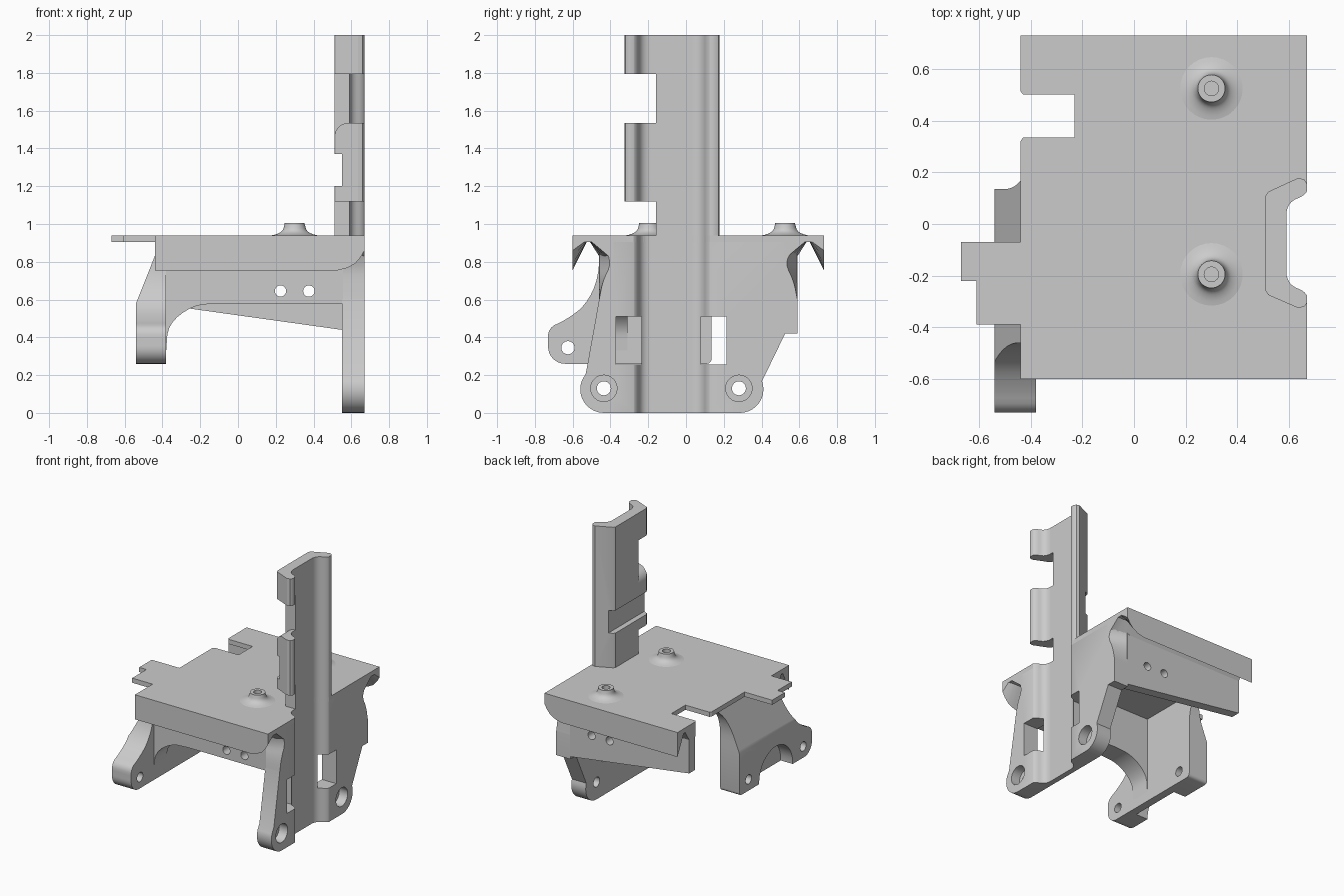
import bpy, bmesh, math
from mathutils import Vector

if "Cube" in bpy.data.objects:
    bpy.data.objects.remove(bpy.data.objects["Cube"], do_unlink=True)

grey = bpy.data.materials.new("plain grey")
grey.use_nodes = True
grey.diffuse_color = (0.6, 0.6, 0.6, 1)
grey.node_tree.nodes["Principled BSDF"].inputs["Base Color"].default_value = (0.6, 0.6, 0.6, 1)


def finish(name, bm):
    bmesh.ops.recalc_face_normals(bm, faces=bm.faces)
    mesh = bpy.data.meshes.new(name)
    bm.to_mesh(mesh)
    bm.free()
    mesh.materials.append(grey)
    ob = bpy.data.objects.new(name, mesh)
    bpy.context.collection.objects.link(ob)
    return ob


def activate(ob):
    bpy.ops.object.select_all(action='DESELECT')
    ob.select_set(True)
    bpy.context.view_layer.objects.active = ob


def smooth(ob):
    activate(ob)
    bpy.ops.object.shade_smooth_by_angle(angle=math.radians(32))


def place(axis, a, b, d):
    return {'x': (d, a, b), 'y': (a, d, b), 'z': (a, b, d)}[axis]


def prism(name, pts, axis, lo, hi):
    """Extrude a flat outline along one axis."""
    bm = bmesh.new()
    face = bm.faces.new([bm.verts.new(place(axis, a, b, lo)) for a, b in pts])
    out = bmesh.ops.extrude_face_region(bm, geom=[face])
    verts = [v for v in out['geom'] if isinstance(v, bmesh.types.BMVert)]
    bmesh.ops.translate(bm, verts=verts, vec=Vector(place(axis, 0, 0, hi - lo)))
    return finish(name, bm)


def arc(ca, cb, r, start, end, n=10):
    return [(ca + r * math.cos(math.radians(start + (end - start) * i / n)),
             cb + r * math.sin(math.radians(start + (end - start) * i / n))) for i in range(n + 1)]


def soft(pts, rounds=2):
    """Round an open run of points by cutting corners, keeping its ends."""
    for _ in range(rounds):
        new = [pts[0]]
        for (a, b), (c, d) in zip(pts, pts[1:]):
            new += [(a * .75 + c * .25, b * .75 + d * .25), (a * .25 + c * .75, b * .25 + d * .75)]
        pts = new + [pts[-1]]
    return pts


def rect(a0, b0, a1, b1):
    return [(a0, b0), (a1, b0), (a1, b1), (a0, b1)]


def cut(ob, pts, axis, lo, hi):
    cutter = prism("cutter", pts, axis, lo, hi)
    cutter.hide_render = True
    mod = ob.modifiers.new("cut", 'BOOLEAN')
    mod.operation, mod.solver, mod.object = 'DIFFERENCE', 'EXACT', cutter
    activate(ob)
    bpy.ops.object.modifier_apply(modifier=mod.name)
    bpy.data.objects.remove(cutter, do_unlink=True)


def hole(ob, a, b, r, axis, lo, hi):
    cut(ob, arc(a, b, r, 0, 345, 23), axis, lo, hi)


# Vertical channel that runs down the outer side of post and leg
MID = -0.075
half = soft([(.68, .22), (.66, .185), (.61, .165), (.59, .13), (.59, .09)])
channel = [(.8, MID + .22)] + [(x, MID + s) for x, s in half]
channel += [(x, MID - s) for x, s in reversed(half)] + [(.8, MID - .22)]

# Top plate with tabs and a slot
plate = prism("top_plate", [
    (.67, .73), (-.44, .73), (-.44, .515), (-.43, .502), (-.23, .502), (-.23, .335), (-.43, .335),
    (-.44, .32), (-.44, -.07), (-.67, -.07), (-.67, -.22), (-.61, -.22), (-.61, -.39),
    (-.44, -.39), (-.44, -.6), (.67, -.6)], 'z', .905, .94)
cut(plate, channel, 'z', .8, 1)

# Screw bosses with flared feet
boss_profile = [(.028, .95), (.028, 1.005), (.053, 1.005)] + soft(
    [(.053, 1.0), (.062, .965), (.09, .947), (.13, .938)])
for y, name in ((.525, "rear_boss"), (-.195, "front_boss")):
    bm = bmesh.new()
    verts = [bm.verts.new((.3 + r, y, z)) for r, z in boss_profile]
    edges = [bm.edges.new(p) for p in zip(verts, verts[1:])]
    bmesh.ops.spin(bm, geom=verts + edges, cent=(.3, y, 0), axis=(0, 0, 1),
                   angle=math.tau, steps=32, use_duplicate=False)
    bmesh.ops.remove_doubles(bm, verts=bm.verts, dist=1e-4)
    smooth(finish(name, bm))

# Hooked lips along both long edges, lifting toward the post end
for side, name in ((-1, "front_lip"), (1, "rear_lip")):
    bm = bmesh.new()
    rings = []
    for x, low, wall in ((-.44, .755, .525), (.53, .755, .525), (.58, .768, .51),
                         (.62, .79, .495), (.65, .825, .48), (.67, .86, .475)):
        section = [(.665, .938), (.665, low), (.583, .92), (wall, .83), (.45, .83), (.45, .938)]
        rings.append([bm.verts.new((x, .065 + side * s, z)) for s, z in section])
    for r, q in zip(rings, rings[1:]):
        for i in range(len(r)):
            j = (i + 1) % len(r)
            bm.faces.new((r[i], r[j], q[j], q[i]))
    bm.faces.new(rings[0])
    bm.faces.new(rings[-1])
    smooth(finish(name, bm))

# Side walls with screw holes
arch = soft([(-.1, .58), (-.24, .57), (-.37, .47), (-.38, .33)])
front_wall = prism("front_wall", [(-.44, .92), (.555, .92), (.555, .58)] + arch + [(-.44, .33)],
                   'y', -.46, -.31)
rear_wall = prism("rear_wall", [(-.44, .92), (.555, .92), (.555, .439), (-.44, .578)],
                  'y', .52, .59)
for wall in (front_wall, rear_wall):
    for x in (.225, .375):
        hole(wall, x, .645, .03, 'y', -1, 1)
    smooth(wall)

# Arm under the tabs, sloped outside, with an arched recess between its feet
outline = soft([(-.46, .92), (-.46, .72), (-.53, .57), (-.64, .49), (-.73, .45), (-.73, .36)])
outline += arc(-.64, .35, .09, 180, 270) + arc(.11, .285, .025, 270, 360, 4)
outline += soft([(.135, .6), (.135, .74), (.17, .85), (.25, .92)])
arm = prism("arm", outline, 'x', -.54, -.38)
bm = bmesh.new()
bm.from_mesh(arm.data)
bmesh.ops.bisect_plane(bm, geom=bm.verts[:] + bm.edges[:] + bm.faces[:], plane_co=(-.54, 0, .58),
                       plane_no=(-.93, 0, .37), clear_outer=True)
bmesh.ops.holes_fill(bm, edges=[e for e in bm.edges if e.is_boundary])
bmesh.ops.recalc_face_normals(bm, faces=bm.faces)
bm.to_mesh(arm.data)
bm.free()
cut(arm, arc(-.3, .27, .2, 180, 0, 16) + [(-.1, .1), (-.5, .1)], 'x', -.7, -.44)
for y in (-.625, .025):
    hole(arm, y, .345, .035, 'x', -1, 0)
smooth(arm)

# Leg under the post, flush with the walls inside and waisted outside
leg_outline = soft([(-.52, .92), (-.43, .88), (-.395, .79), (-.44, .7), (-.46, .6)])
leg_outline += [(-.53, .21)] + arc(-.435, .125, .125, 160, 270) + arc(.285, .125, .125, 270, 380)
leg_outline += [(.525, .42), (.59, .42)]
leg_outline += soft([(.59, .6), (.57, .7), (.525, .79), (.56, .86), (.645, .92)])
leg = prism("leg", leg_outline, 'x', .55, .67)
for v in leg.data.vertices:
    if v.co.x < .6 and v.co.z > .59:
        v.co.y = .065 + math.copysign(.525, v.co.y)
cut(leg, channel, 'z', -.1, 1)
for y0, y1 in ((-.37, -.235), (.08, .215)):
    cut(leg, rect(y0, .255, y1, .51), 'x', .4, .8)
for y in (-.435, .28):
    hole(leg, y, .13, .037, 'x', .4, .8)
    hole(leg, y, .13, .07, 'x', .6, .8)
smooth(leg)

# Tall post with side gaps and a groove on its inner face
post_outline = [(.51, -.26), (.52, -.275), (.635, -.325), (.66, -.32), (.67, -.305),
                (.67, .155), (.66, .173), (.635, .178), (.52, .125), (.51, .11)]
post = prism("post", post_outline, 'z', .92, 2)
cut(post, channel, 'z', .8, 2.1)
cut(post, rect(.4, .937, .8, 1.12), 'y', -.5, -.16)
upper_gap = [(.4, 1.795), (.4, 1.46)] + arc(.585, 1.46, .075, 180, 90)
cut(post, upper_gap + [(.8, 1.535), (.8, 1.795)], 'y', -.5, -.16)
cut(post, rect(.4, 1.2, .55, 1.37), 'y', -.5, .5)
smooth(post)
